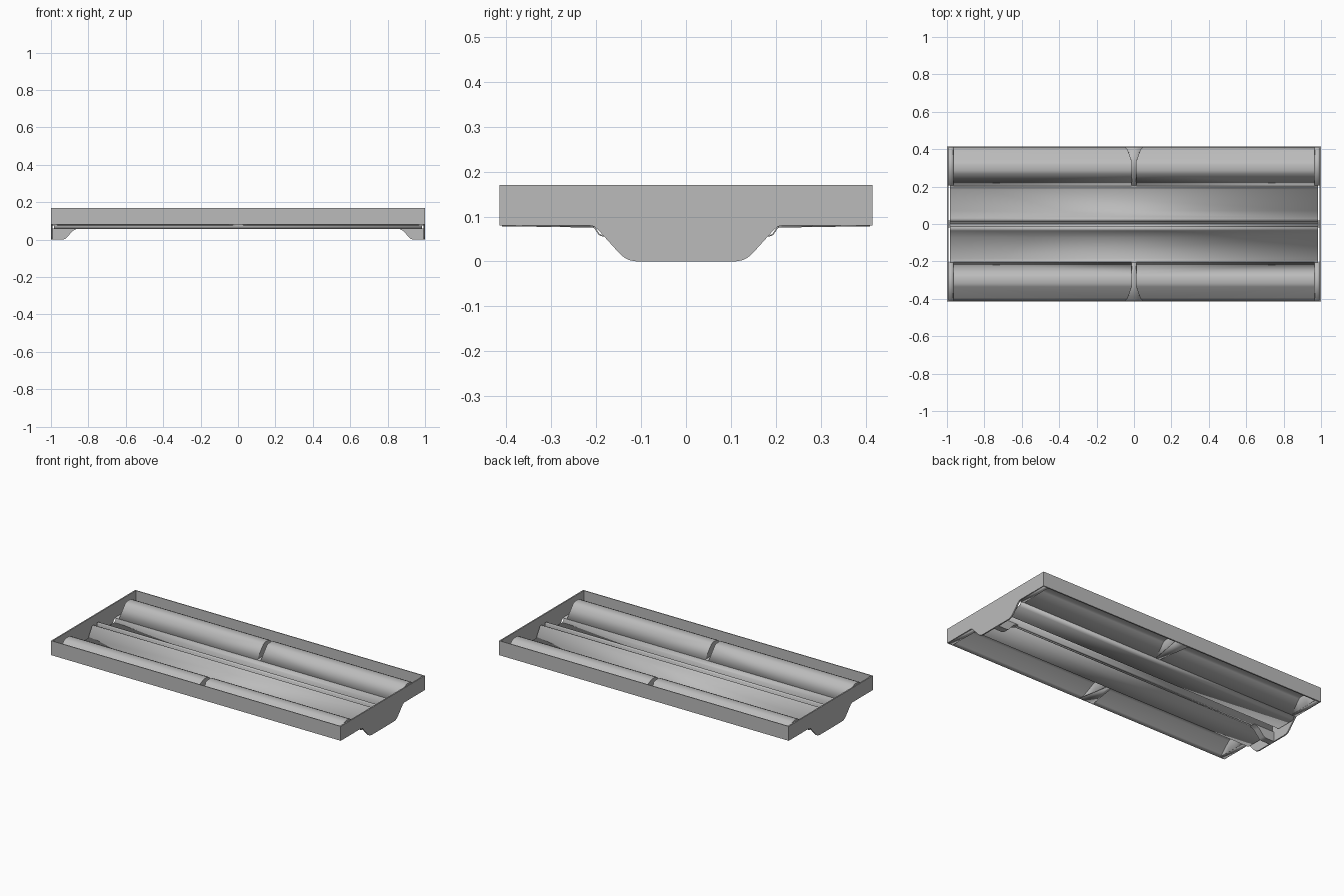
import bpy, bmesh
from mathutils import Vector

cube = bpy.data.objects.get("Cube")
if cube:
    bpy.data.objects.remove(cube, do_unlink=True)

grey = bpy.data.materials.new("satin grey metal")
grey.use_nodes = True
colour = (0.5, 0.5, 0.5, 1)
grey.diffuse_color = colour
grey.node_tree.nodes["Principled BSDF"].inputs["Base Color"].default_value = colour

HALF_X, HALF_Y, TOP, BASE = 1.0, 0.415, 0.17, 0.08


def finish(name, bm, thickness=0.0):
    bmesh.ops.recalc_face_normals(bm, faces=bm.faces)
    mesh = bpy.data.meshes.new(name)
    bm.to_mesh(mesh)
    bm.free()
    mesh.materials.append(grey)
    obj = bpy.data.objects.new(name, mesh)
    bpy.context.collection.objects.link(obj)
    if thickness:
        mod = obj.modifiers.new("sheet thickness", 'SOLIDIFY')
        mod.thickness, mod.offset = thickness, 0
    bpy.context.view_layer.objects.active = obj
    bpy.ops.object.select_all(action='DESELECT')
    obj.select_set(True)
    bpy.ops.object.shade_smooth_by_angle(angle=0.5)
    return obj


def sheet(name, profile, start, end, caps=False, thickness=0.003):
    """Loft a (y, z) profile along x; start and end give x for each y."""
    bm = bmesh.new()
    a = [bm.verts.new((start(y), y, z)) for y, z in profile]
    b = [bm.verts.new((end(y), y, z)) for y, z in profile]
    for i in range(len(profile) - 1):
        bm.faces.new((a[i], a[i + 1], b[i + 1], b[i]))
    if caps:
        # End walls run straight down to the line joining the profile ends
        for row in (a, b):
            first, last = row[0].co.copy(), row[-1].co.copy()
            feet = [row[0]]
            for v in row[1:-1]:
                t = (v.co.y - first.y) / (last.y - first.y)
                feet.append(bm.verts.new((v.co.x, v.co.y, first.z + t * (last.z - first.z))))
            feet.append(row[-1])
            for i in range(len(row) - 1):
                bm.faces.new(list(dict.fromkeys((row[i], row[i + 1], feet[i + 1], feet[i]))))
    return finish(name, bm, thickness)


def prism(name, outline, direction):
    """Extrude a closed outline of 3D points into a solid."""
    bm = bmesh.new()
    face = bm.faces.new([bm.verts.new(p) for p in outline])
    new = bmesh.ops.extrude_face_region(bm, geom=[face])["geom"]
    bmesh.ops.translate(bm, vec=Vector(direction),
                        verts=[v for v in new if isinstance(v, bmesh.types.BMVert)])
    return finish(name, bm)


def const(x):
    return lambda y: x


# Half profiles, from the outside towards the middle
ridge = [(0.41, 0.08), (0.395, 0.09), (0.335, 0.15), (0.318, 0.157), (0.285, 0.157),
         (0.268, 0.15), (0.205, 0.077)]
ridge_floor = [(0.41, 0.08), (0.205, 0.077)]
bed = [(0.205, 0.077), (0.193, 0.06), (0.185, 0.057), (0.07, 0.057),
       (0.035, 0.115), (0.029, 0.12), (0.02, 0.12), (0.016, 0.115), (0.014, 0.062), (0, 0.062)]


def slot_edge(y):
    # The middle slot flares towards the long walls
    return 0.013 + 0.035 * max(0, (abs(y) - 0.34) / 0.07) ** 2


for sy, side in ((-1, "front"), (1, "back")):
    # Long side wall
    prism(side + "_wall", [(-HALF_X, sy * HALF_Y, BASE), (HALF_X, sy * HALF_Y, BASE),
                           (HALF_X, sy * HALF_Y, TOP), (-HALF_X, sy * HALF_Y, TOP)],
          (0, -sy * 0.005, 0))

    # Trough bed and one half of the raised middle rail
    sheet(side + "_trough", [(sy * y, z) for y, z in bed], const(-0.985), const(0.985))

    # Slot floor between the two ridge halves
    floor = [(sy * y, z) for y, z in ridge_floor]
    sheet(side + "_slot_floor", floor, lambda y: -slot_edge(y), slot_edge)

    for sx, end in ((-1, "right"), (1, "left")):
        # Reflector ridge with closed ends
        sheet(f"{side}_{end}_ridge", [(sy * y, z) for y, z in ridge],
              lambda y: sx * slot_edge(y), const(sx * 0.965), caps=True)
        # Ledge between ridge and end plate
        sheet(f"{side}_{end}_ledge", floor, const(sx * 0.965), const(sx * 0.995))

# End plates with a rounded, dropped middle
half = [(0.415, TOP), (0.415, BASE), (0.215, BASE), (0.205, 0.078), (0.196, 0.071),
        (0.15, 0.02), (0.138, 0.009), (0.126, 0.003), (0.11, 0)]
outline = half + [(-y, z) for y, z in reversed(half)]
for sx, end in ((-1, "right"), (1, "left")):
    prism(end + "_end_plate", [(sx * HALF_X, y, z) for y, z in outline], (-sx * 0.008, 0, 0))

    # Small foot that drops from the middle rail
    foot = [(0.995, 0.06), (0.995, 0), (0.935, 0), (0.92, 0.006), (0.885, 0.045),
            (0.87, 0.054), (0.85, 0.06)]
    prism(end + "_foot", [(sx * x, -0.02, z) for x, z in foot], (0, 0.04, 0))
